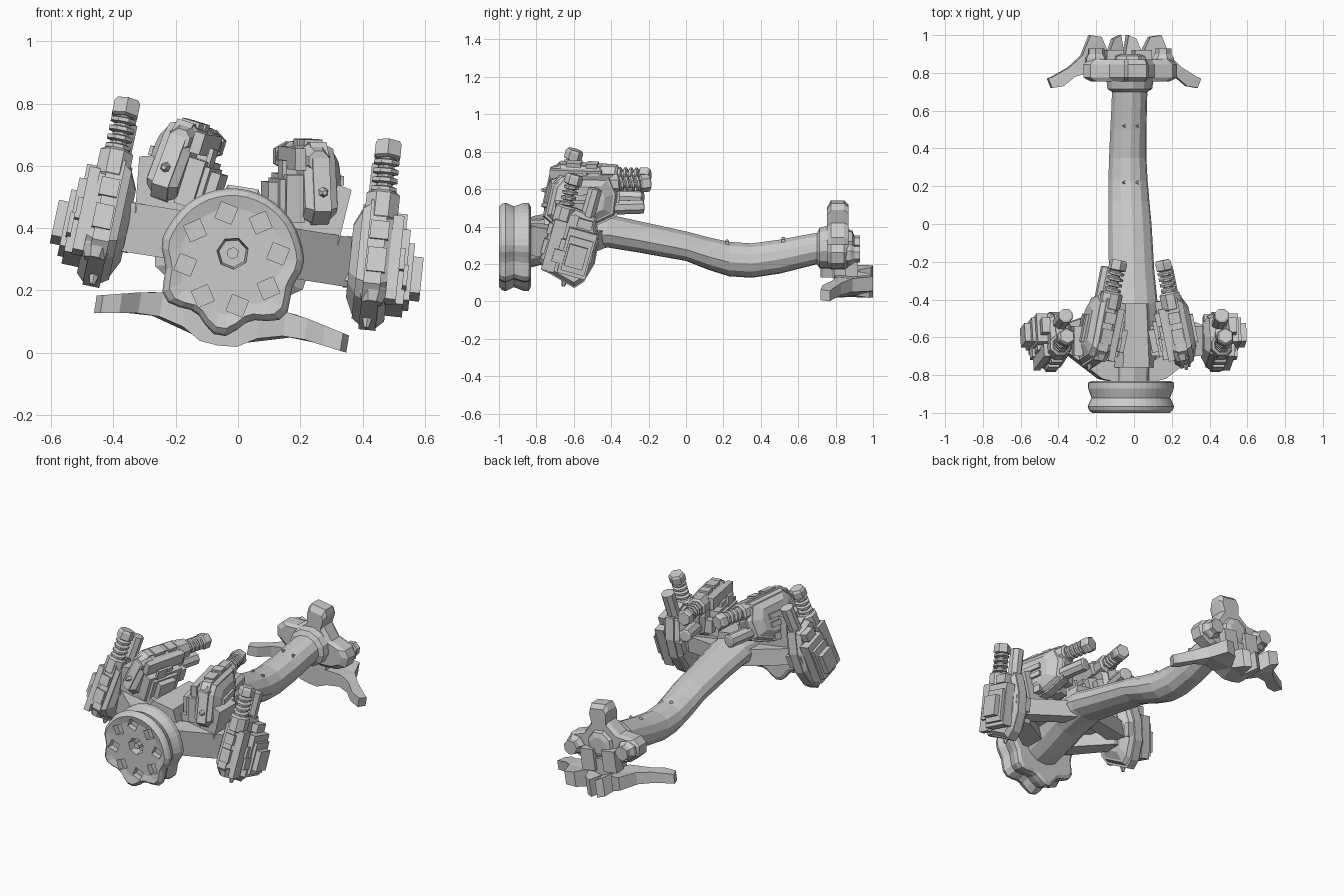
import bpy, bmesh, math
from mathutils import Matrix, Vector

if "Cube" in bpy.data.objects:
    bpy.data.objects.remove(bpy.data.objects["Cube"])

# the whole assembly is symmetric, then rolled about its long axis
ROLL = Matrix.Translation((-0.02, 0, 0.30)) @ Matrix.Rotation(math.radians(9), 4, 'Y')
FLIP = Matrix.Diagonal((-1, 1, 1, 1))
I = Matrix.Identity(4)


def loft(bm, rings, M=I):
    vs = [[bm.verts.new(M @ Vector(p)) for p in r] for r in rings]
    n = len(vs[0])
    for a, b in zip(vs, vs[1:]):
        for i in range(n):
            bm.faces.new((a[i], a[(i + 1) % n], b[(i + 1) % n], b[i]))
    bm.faces.new(vs[0])
    bm.faces.new(vs[-1])


def lathe(bm, prof, n, M=I):
    """prof: (radius, height) along local z"""
    loft(bm, [[(r * math.cos(2 * math.pi * (k + .5) / n), r * math.sin(2 * math.pi * (k + .5) / n), h)
               for k in range(n)] for r, h in prof], M)


def box(bm, x0, x1, y0, y1, z0, z1, M=I):
    loft(bm, [[(x0, y0, z), (x1, y0, z), (x1, y1, z), (x0, y1, z)] for z in (z0, z1)], M)


def finish(name, bm, M=I):
    bmesh.ops.transform(bm, matrix=ROLL @ M, verts=bm.verts)
    bmesh.ops.recalc_face_normals(bm, faces=bm.faces)
    me = bpy.data.meshes.new(name)
    bm.to_mesh(me)
    bm.free()
    ob = bpy.data.objects.new(name, me)
    bpy.context.collection.objects.link(ob)
    return ob


def lerp(tab, x):
    for (a, p), (b, q) in zip(tab, tab[1:]):
        if x <= b:
            return p + (q - p) * (x - a) / (b - a)
    return tab[-1][1]


def along_y(x, y, z):
    return Matrix.Translation((x, y, z)) @ Matrix.Rotation(-math.pi / 2, 4, 'X')


# main curved tube: y, centre height, half width, half height
path = [(-.87, 0, .13, .13), (-.75, .02, .135, .12), (-.58, .065, .14, .11), (-.42, .078, .135, .09),
        (-.25, .045, .122, .085), (0, -.005, .115, .08), (.12, -.045, .11, .088), (.23, -.075, .105, .093),
        (.35, -.083, .1, .093), (.5, -.062, .097, .092), (.62, -.035, .095, .088), (.70, -.018, .095, .085),
        (.715, -.015, .12, .11), (.79, -.005, .13, .12)]
bm = bmesh.new()
loft(bm, [[(w * math.cos(t * math.pi / 6), y, z + h * math.sin(t * math.pi / 6)) for t in range(12)]
          for y, z, w, h in path])
finish("main_tube", bm)

# small studs on the tube
bm = bmesh.new()
for y in (.22, .52, -.74):
    for s in (-1, 1):
        z = lerp([(p[0], p[1] + p[3]) for p in path], y)
        lathe(bm, [(.015, -.02), (.009, .004)], 3, Matrix.Translation((s * .035, y, z)))
finish("tube_studs", bm)


# scalloped front wheel flange
def flange_ring(y, s):
    out = []
    for k in range(42):
        t = 2 * math.pi * k / 42
        low = min(1, max(0, .4 - math.sin(t)))
        r = s * (.228 + low * .022 * math.cos(7 * (t + math.pi / 2)))
        out.append((r * math.cos(t), y, r * math.sin(t)))
    return out


bm = bmesh.new()
loft(bm, [flange_ring(y, s) for y, s in
          ((-.99, .72), (-1.0, .9), (-.985, .97), (-.965, 1), (-.92, .91), (-.87, .99), (-.84, .99), (-.83, .9))])
flange = finish("front_flange", bm)

# pockets and centre bore cut into the flange
bm = bmesh.new()
for k in range(8):
    t = 2 * math.pi * (k + .35) / 8
    M = Matrix.Translation((.15 * math.cos(t), 0, .15 * math.sin(t))) @ Matrix.Rotation(.5 - t, 4, 'Y')
    box(bm, -.028, .028, -1.05, -.955, -.028, .028, M)
lathe(bm, [(.06, 0), (.045, .11)], 7, along_y(0, -1.05, .02))
cut = finish("pocket_cutter", bm)
cut.hide_render = True
mod = flange.modifiers.new("pockets", 'BOOLEAN')
mod.object, mod.solver = cut, 'EXACT'
bpy.context.view_layer.objects.active = flange
bpy.ops.object.modifier_apply(modifier="pockets")
bpy.data.objects.remove(cut)
bm = bmesh.new()
lathe(bm, [(.02, 0), (.02, .06)], 6, along_y(0, -.985, .02))
finish("centre_bolt", bm)


# actuator unit: local x = block side, y = cylinder side, z = long axis
PROF = [(-.05, 0), (-.06, -.28), (-.01, -.33), (.16, -.375), (.2, -.33), (.23, -.22), (.22, -.1), (.17, .02), (.05, .04)]


def plate(bm, c0, c1, s0, s1):
    loft(bm, [[(c, .085 + (b - .085) * s, -.17 + (a + .17) * s) for b, a in PROF] for c, s in ((c0, s0), (c1, s1))])


def unit(side, place, M):
    name = f"{place}_{side}"
    bm = bmesh.new()
    plate(bm, -.035, .02, 1, 1)
    plate(bm, .02, .045, .96, .85)
    plate(bm, -.06, -.035, .85, .93)
    plate(bm, -.085, -.06, .55, .8)
    lathe(bm, [(.035, -.33), (.05, -.29), (.05, -.06), (.058, -.05), (.058, .03), (.045, .04)], 8)
    lathe(bm, [(.008, -.385), (.03, -.32)], 6, Matrix.Translation((-.01, .1, 0)))
    finish("actuator_body_" + name, bm, M)

    bm = bmesh.new()
    for b in ((.04, .075, -.04, .03, -.32, -.04), (.04, .1, .045, .2, -.31, -.06), (.1, .118, .06, .19, -.29, -.1),
              (.115, .15, .07, .17, -.26, -.14), (.04, .09, .02, .06, -.2, -.13), (.09, .105, .0, .06, -.26, -.19),
              (.04, .085, .08, .16, -.05, 0), (-.075, .03, .17, .215, -.2, -.12), (-.1, -.06, .05, .08, -.25, -.1),
              (-.1, -.06, .1, .13, -.25, -.1), (-.03, .03, -.066, -.04, -.24, -.16), (-.03, .03, -.064, -.04, -.13, -.07)):
        box(bm, *b)
    finish("actuator_blocks_" + name, bm, M)

    # spring rod with coils and hex cap
    bm = bmesh.new()
    lathe(bm, [(.024, 0), (.024, .18)], 8)
    for k in range(4):
        tilt = Matrix.Translation((0, 0, .052 + .03 * k)) @ Matrix.Rotation(.15, 4, 'X')
        lathe(bm, [(.026, -.011), (.044, -.006), (.044, .006), (.026, .011)], 8, tilt)
    lathe(bm, [(.038, .155), (.048, .16), (.048, .2), (.04, .212)], 6)
    finish("spring_" + name, bm, M)

    # plain cylinder beside the spring
    bm = bmesh.new()
    lathe(bm, [(.04, -.15), (.04, .165), (.03, .17)], 8, Matrix.Translation((-.01, .125, 0)))
    finish("cylinder_" + name, bm, M)


def frame(origin, axis, depth, outward):
    a = Vector(axis).normalized()
    b = Vector(depth)
    b = (b - a * b.dot(a)).normalized()
    c = b.cross(a)
    if c.x * outward < 0:
        c = -c
    M = Matrix((c, b, a)).transposed().to_4x4()
    return Matrix.Translation(origin) @ M


for side, S, du in (("right", I, 0), ("left", FLIP, .03)):
    unit(side, "outer", S @ frame((.45 - du, -.65, .248), (-.05, .27, .96), (0, 1, 0), 1))
    unit(side, "inner", S @ frame((.16, -.4, .355), (-.2, .97, 0), (.15, 0, -.98), -1))

    # front and rear struts carrying the outer units
    bm = bmesh.new()
    for poly, z0, z1 in (([(.08, -.84), (.17, -.82), (.38, -.66), (.38, -.58), (.32, -.58), (.08, -.74)], -.03, .13),
                         ([(.08, -.52), (.33, -.62), (.39, -.6), (.39, -.54), (.08, -.43)], 0, .1)):
        loft(bm, [[(x, y, z) for x, y in poly] for z in (z0, z1)])
    finish("outer_strut_" + side, bm, S)

    # bracket carrying the inner units
    bm = bmesh.new()
    poly = [(.06, .04), (.22, .04), (.33, .1), (.345, .28), (.30, .29), (.26, .2), (.05, .15)]
    loft(bm, [[(x, y, z) for x, z in poly] for y in (-.7, -.54)])
    finish("inner_bracket_" + side, bm, S)

    # knobs on the rear flange
    bm = bmesh.new()
    lathe(bm, [(.06, 0), (.06, .06), (.045, .08), (.045, .11)], 7, along_y(.18, .82, -.02))
    box(bm, .03, .12, .85, .92, -.15, -.02)
    finish("rear_knob_" + side, bm, S)

    # swept foot half with two toes
    plan = [(0, .79), (0, .88), (.02, 1.0), (.06, .98), (.09, .9), (.13, .99), (.19, 1.0), (.235, .89), (.3, .83),
            (.385, .78), (.41, .77), (.39, .72), (.33, .73), (.27, .78), (.2, .8), (.12, .79), (.06, .79)]
    low = [(0, -.28), (.06, -.275), (.15, -.22), (.25, -.215), (.42, -.24)]
    top = [(0, -.18), (.15, -.135), (.25, -.145), (.42, -.185)]
    bm = bmesh.new()
    loft(bm, [[(x, y, lerp(t, x)) for x, y in plan] for t in (low, top)])
    bmesh.ops.triangulate(bm, faces=bm.faces)
    finish("foot_" + side, bm, S)

# saddle between tube and inner units
bm = bmesh.new()
loft(bm, [[(-w, -.76, z), (w, -.76, z), (w * .8, -.42, z), (-w * .8, -.42, z)] for w, z in ((.13, .08), (.07, .2))])
finish("saddle", bm)

# three-lobed rear flange
half = [(.05, .235), (.065, .2), (.055, .13), (.12, .06), (.22, .04), (.25, 0), (.24, -.06), (.18, -.1), (.08, -.12)]
outline = half + [(-x, z) for x, z in reversed(half)]
bm = bmesh.new()
loft(bm, [[(x * s, y, z * s) for x, z in outline] for y, s in ((.755, .85), (.775, 1), (.845, 1), (.87, .9))])
finish("rear_flange", bm)
bm = bmesh.new()
lathe(bm, [(.1, 0), (.08, .05), (.05, .06)], 8, along_y(0, .84, 0))
box(bm, -.1, .1, .79, .9, -.2, -.08)
finish("rear_hub", bm)
